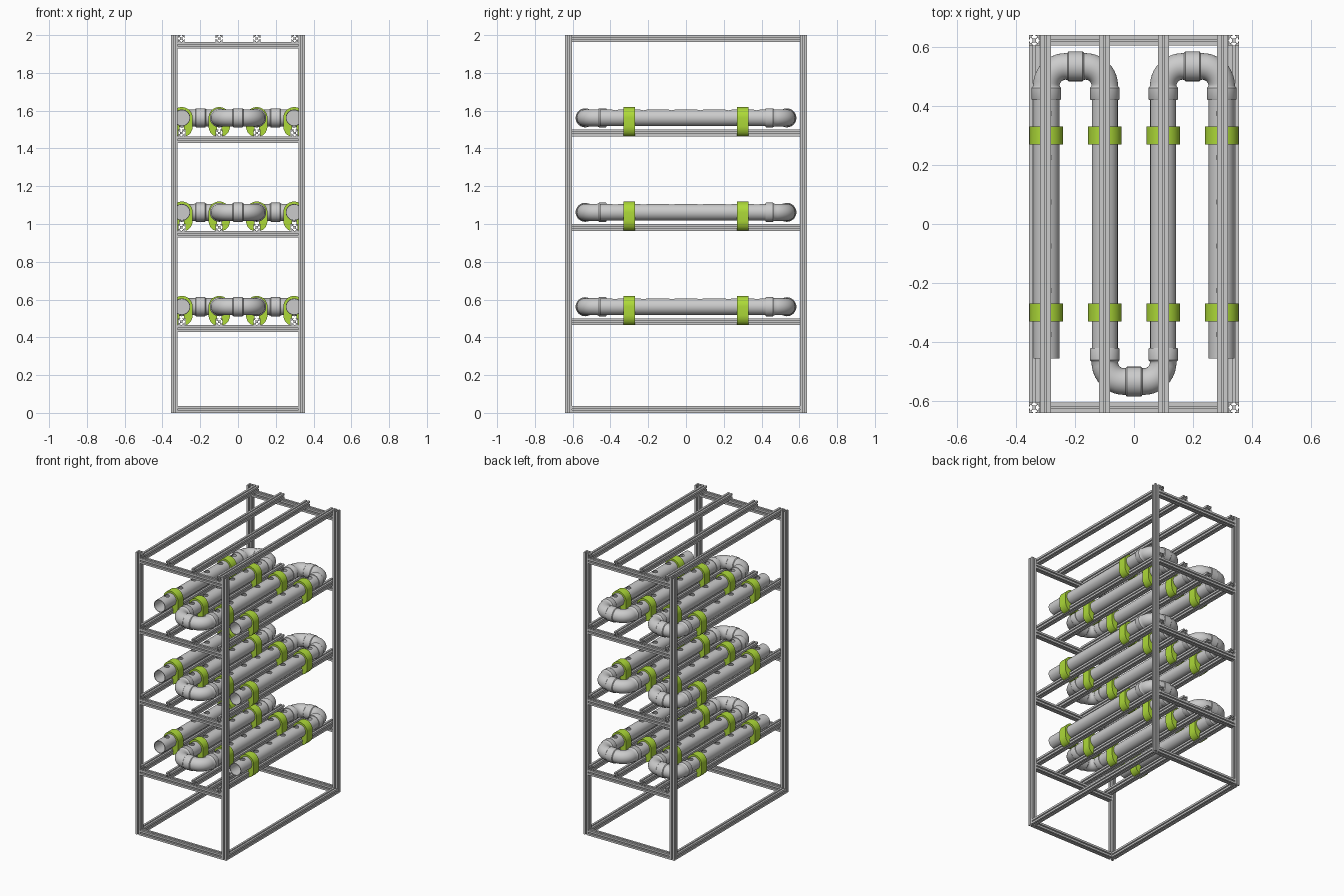
import bpy, bmesh, math
from mathutils import Vector, Matrix

if "Cube" in bpy.data.objects:
    bpy.data.objects.remove(bpy.data.objects["Cube"])

S = 0.036                      # extrusion width
PX, PY = 0.338, 0.622          # post centres
PIPE_X = [-0.297, -0.099, 0.099, 0.297]
LEVELS = [0.482, 0.982, 1.482]
PIPE_UP = 0.08                 # pipe axis above rail axis
R = 0.044


def finish(bm, name):
    bmesh.ops.recalc_face_normals(bm, faces=bm.faces)
    me = bpy.data.meshes.new(name)
    bm.to_mesh(me)
    bm.free()
    return me


def place(me, name, loc=(0, 0, 0), rot=(0, 0, 0), smooth=False):
    ob = bpy.data.objects.new(name, me)
    bpy.context.collection.objects.link(ob)
    ob.location, ob.rotation_euler = loc, rot
    if smooth:
        bpy.ops.object.select_all(action='DESELECT')
        ob.select_set(True)
        bpy.context.view_layer.objects.active = ob
        bpy.ops.object.shade_smooth_by_angle(angle=math.radians(35))
    return ob


def prism(pts, length, name):
    """Extrude a 2D outline along z, centred."""
    bm = bmesh.new()
    f = bm.faces.new([bm.verts.new((x, y, -length / 2)) for x, y in pts])
    ext = bmesh.ops.extrude_face_region(bm, geom=[f])
    bmesh.ops.translate(bm, vec=(0, 0, length),
                        verts=[v for v in ext['geom'] if isinstance(v, bmesh.types.BMVert)])
    return finish(bm, name)


def sweep(rings, name, closed=False, seg=32):
    """Rings of (x, y, heading angle, radius) in the XY plane, skinned."""
    bm = bmesh.new()
    loops = []
    for x, y, a, r in rings:
        side = Vector((math.sin(a), -math.cos(a), 0))
        loops.append([bm.verts.new(Vector((x, y, 0)) + side * r * math.cos(t) + Vector((0, 0, r * math.sin(t))))
                      for t in (2 * math.pi * i / seg for i in range(seg))])
    pairs = list(zip(loops, loops[1:])) + ([(loops[-1], loops[0])] if closed else [])
    for a, b in pairs:
        for i in range(seg):
            j = (i + 1) % seg
            bm.faces.new((a[i], a[j], b[j], b[i]))
    if not closed:
        bm.faces.new(loops[0])
        bm.faces.new(loops[-1])
    return finish(bm, name)


# Slotted extrusion profile
quarter = [(20, -20), (20, -4.2), (15.8, -4.2), (15.8, -10.5), (12.8, -10.5), (7, -5),
           (7, 5), (12.8, 10.5), (15.8, 10.5), (15.8, 4.2), (20, 4.2)]
profile = []
for q in range(4):
    c, s = round(math.cos(q * math.pi / 2)), round(math.sin(q * math.pi / 2))
    profile += [((x * c - y * s) * S / 40, (x * s + y * c) * S / 40) for x, y in quarter]

post = prism(profile, 2.0, "post")
cross = prism(profile, 2 * PX - S, "cross_rail")
long_rail = prism(profile, 2 * PY + S, "long_rail")
base_long = prism(profile, 2 * PY - S, "base_side_rail")
ALONG_X, ALONG_Y = (0, math.pi / 2, 0), (math.pi / 2, 0, 0)

# Frame
for sx in (-1, 1):
    place(base_long, "base_side_rail", (sx * PX, 0, S / 2), ALONG_Y)
    for sy in (-1, 1):
        place(post, "corner_post", (sx * PX, sy * PY, 1))
for sy in (-1, 1):
    place(cross, "base_cross_rail", (0, sy * PY, S / 2), ALONG_X)
for z in LEVELS + [1.982]:
    for sy in (-1, 1):
        place(cross, "shelf_cross_rail", (0, sy * PY, z - S), ALONG_X)
    for x in (-0.3, -0.1, 0.1, 0.3):
        place(long_rail, "shelf_long_rail", (x, 0, z), ALONG_Y)

# Growing pipe: hollow tube with six holes cut in the top
L, H = 0.455, math.pi / 2
tube = place(sweep([(0, -L, H, R), (0, L, H, R), (0, L, H, R - 0.004), (0, -L, H, R - 0.004)],
                   "tube", closed=True), "tube_blank")
bm = bmesh.new()
for i in range(6):
    bmesh.ops.create_cone(bm, cap_ends=True, segments=20, radius1=0.018, radius2=0.018, depth=0.06,
                          matrix=Matrix.Translation((0, -0.375 + 0.15 * i, 0.05)))
cutter = place(finish(bm, "hole_cutter"), "hole_cutter")
cutter.hide_render = True
mod = tube.modifiers.new("holes", 'BOOLEAN')
mod.operation, mod.solver, mod.object = 'DIFFERENCE', 'EXACT', cutter
dg = bpy.context.evaluated_depsgraph_get()
pipe = bpy.data.meshes.new_from_object(tube.evaluated_get(dg))
bpy.data.objects.remove(tube)
bpy.data.objects.remove(cutter)

# U-bend: two collared elbows joined by a union, opening towards -y
HALF, BR, Y0 = 0.099, 0.066, 0.468
left = [(-HALF, y, H, r) for y, r in ((0.42, R), (0.42, 0.048), (0.424, 0.0505),
                                      (0.461, 0.0505), (0.466, 0.046))]
for i in range(11):
    t = math.pi / 2 * i / 10
    left.append((-HALF + BR - BR * math.cos(t), Y0 + BR * math.sin(t), H - t, 0.045))
YC = Y0 + BR
left += [(-0.028, YC, 0, 0.046), (-0.024, YC, 0, 0.0505)]
right = [(-x, y, -a, r) for x, y, a, r in reversed(left)]
bend = sweep(left + right, "u_bend")

# Pipe clip: ring round the pipe with jaws gripping the rail
CO = 0.057
arc = [math.pi * i / 24 for i in range(25)]
outer = [(0.021, -0.097), (0.034, -0.092), (0.047, -0.079), (0.055, -0.06), (CO, -0.045)]
outer = outer + [(CO * math.cos(t), CO * math.sin(t)) for t in arc] + [(-x, y) for x, y in reversed(outer)]
neck = math.asin(0.012 / R)
a0, a1 = 1.5 * math.pi - neck, -0.5 * math.pi + neck
inner = [(-0.018, -0.097), (-0.018, -0.062), (-0.012, -0.062)]
inner += [(R * math.cos(t), R * math.sin(t)) for t in (a0 + (a1 - a0) * i / 40 for i in range(41))]
inner += [(0.012, -0.062), (0.018, -0.062), (0.018, -0.097)]
clip = prism(outer + inner, 0.06, "pipe_clip")
green = bpy.data.materials.new("clip_green")
green.diffuse_color = (0.42, 0.70, 0.04, 1)
green.use_nodes = True
green.node_tree.nodes["Principled BSDF"].inputs["Base Color"].default_value = green.diffuse_color
clip.materials.append(green)

# Three identical pipe runs
for n, rail_z in enumerate(LEVELS):
    z, first = rail_z + PIPE_UP, n == 0
    for k, x in enumerate(PIPE_X):
        place(pipe, "growing_pipe", (x, 0, z), smooth=first and k == 0)
        for y in (-0.3, 0.3):
            place(clip, "pipe_clip", (x, y, z), ALONG_Y, smooth=first and k == 0 and y < 0)
    place(bend, "back_bend", (-0.198, 0, z), smooth=first)
    place(bend, "back_bend", (0.198, 0, z))
    place(bend, "front_bend", (0, 0, z), (0, 0, math.pi))
